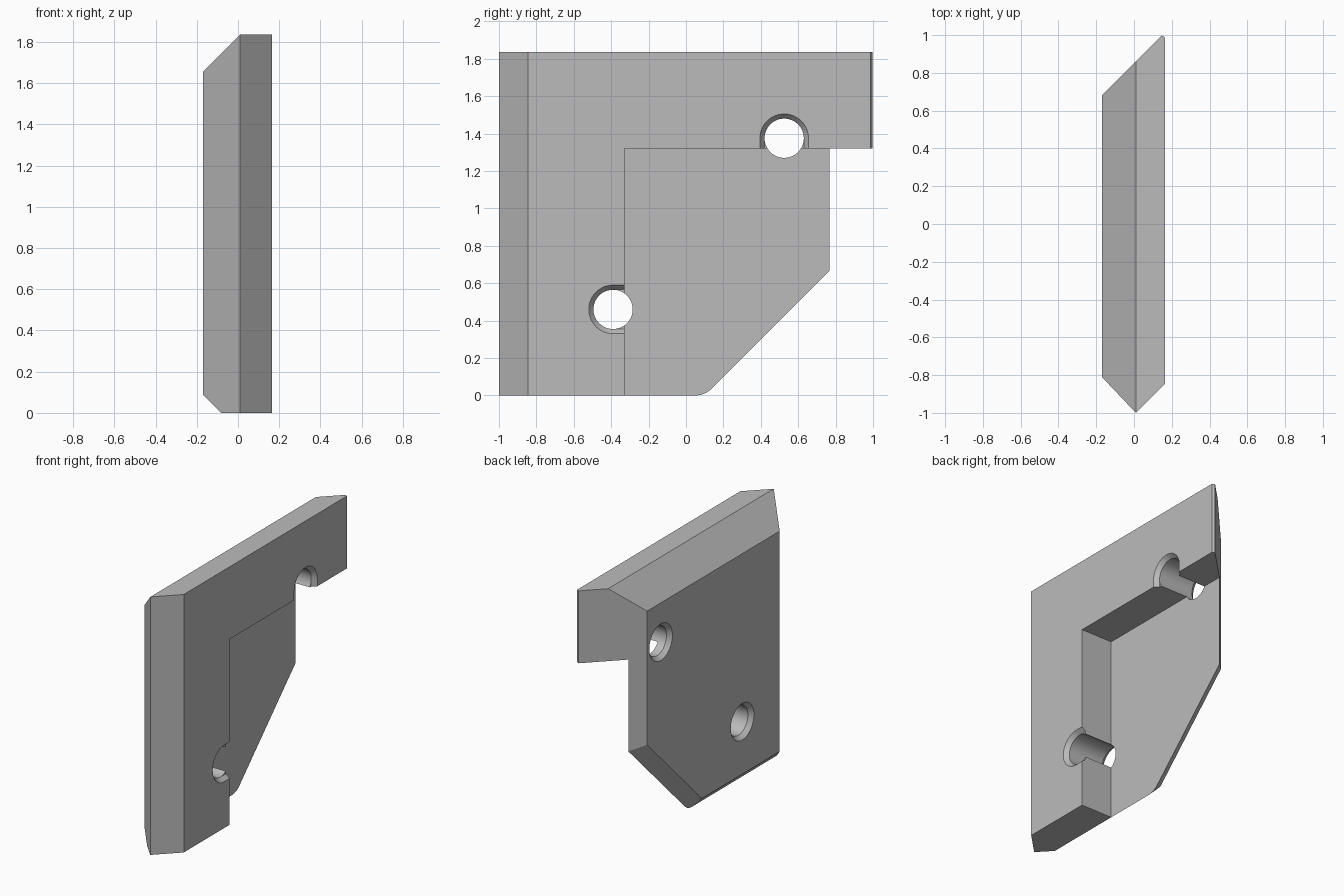
import bpy, bmesh
from math import sin, cos, pi, radians
from mathutils import Vector

if "Cube" in bpy.data.objects:
    bpy.data.objects.remove(bpy.data.objects["Cube"], do_unlink=True)

X0, X1 = -0.17, 0.165      # chamfered side, flat side
Y0, Y1 = -1.0, 1.0
TOP = 1.835
STEP_X = -0.083            # depth of the recess floor
STEP_Y, STEP_Z = -0.33, 1.32

grey = bpy.data.materials.new("plain grey")
grey.use_nodes = True
grey.diffuse_color = (0.5, 0.5, 0.5, 1)
grey.node_tree.nodes["Principled BSDF"].inputs["Base Color"].default_value = (0.5, 0.5, 0.5, 1)


def make_object(name, bm):
    bmesh.ops.recalc_face_normals(bm, faces=bm.faces)
    mesh = bpy.data.meshes.new(name)
    bm.to_mesh(mesh)
    bm.free()
    mesh.materials.append(grey)
    obj = bpy.data.objects.new(name, mesh)
    bpy.context.collection.objects.link(obj)
    return obj


def box(lo, hi):
    bm = bmesh.new()
    bmesh.ops.create_cube(bm, size=1)
    for v in bm.verts:
        v.co = [(a + b) / 2 + c * (b - a) for a, b, c in zip(lo, hi, v.co)]
    return bm


def slice_off(bm, point, normal):
    """Remove everything beyond a plane and cap the opening."""
    bmesh.ops.bisect_plane(bm, geom=bm.verts[:] + bm.edges[:] + bm.faces[:], dist=1e-5,
                           plane_co=point, plane_no=Vector(normal).normalized(),
                           clear_outer=True)
    rim = [e for e in bm.edges if e.is_boundary]
    if rim:
        bmesh.ops.holes_fill(bm, edges=rim, sides=0)


def ring(x, r, cy, cz, n=48):
    return [Vector((x, cy + r * cos(2 * pi * i / n), cz + r * sin(2 * pi * i / n)))
            for i in range(n)]


def hull(name, points):
    bm = bmesh.new()
    for p in points:
        bm.verts.new(p)
    res = bmesh.ops.convex_hull(bm, input=bm.verts[:])
    bmesh.ops.delete(bm, geom=[v for v in res["geom_interior"]
                               if isinstance(v, bmesh.types.BMVert)], context="VERTS")
    bmesh.ops.dissolve_limit(bm, angle_limit=0.01, verts=bm.verts[:], edges=bm.edges[:])
    return make_object(name, bm)


def cut(target, cutter):
    mod = target.modifiers.new("cut", "BOOLEAN")
    mod.operation, mod.solver, mod.object = "DIFFERENCE", "EXACT", cutter
    bpy.context.view_layer.objects.active = target
    bpy.ops.object.modifier_apply(modifier=mod.name)
    bpy.data.objects.remove(cutter, do_unlink=True)


# Block with bevelled top, front and back edges
bm = box((X0, Y0, 0), (X1, Y1, TOP))
slice_off(bm, (0.01, 0, TOP), (-1, 0, 1))
slice_off(bm, (0.01, Y0, 0), (-0.19, -0.18, 0))
slice_off(bm, (0.01, Y0, 0), (1, -1, 0))
slice_off(bm, (0, 0.85, 0), (-1, 1, 0))
slice_off(bm, (X1, 0.987, 0), (0.6, 1, 0))

# Bottom edge, rounded corner and diagonal, each bevelled on the outer side
RADIUS = 0.12
for step in range(6):
    a = radians(9 * step)
    ny, nz = sin(a), -cos(a)
    point = (STEP_X, 0.05 + RADIUS * ny, RADIUS + RADIUS * nz)
    if step:
        slice_off(bm, point, (0, ny, nz))
    slice_off(bm, point, (-1, ny, nz))
plate = make_object("corner_bracket", bm)

# Stepped recess under the L-shaped rail
cut(plate, make_object("recess", box((STEP_X, STEP_Y, -0.5), (1, 1.5, STEP_Z))))

# Holes with countersinks; the inner one opens out towards the recess
HOLE, SINK, DEPTH = 0.105, 0.13, 0.03
for cy, cz, slide in ((-0.39, 0.46, (0, 0.1, 0)), (0.525, 1.375, (0, 0, -0.1))):
    cut(plate, hull("bore", ring(-0.5, HOLE, cy, cz) + ring(0.5, HOLE, cy, cz)))
    slope = (SINK - HOLE) / DEPTH
    extra = 0.02
    wide = SINK + extra * slope
    cut(plate, hull("outer_sink", ring(X0 - extra, wide, cy, cz)
                    + ring(X0 + DEPTH, HOLE, cy, cz)))
    inner = ring(X1 + extra, wide, cy, cz) + ring(X1 - DEPTH, HOLE, cy, cz)
    cut(plate, hull("inner_sink", inner + [p + Vector(slide) for p in inner]))

# Smooth the bores, keep the bevels crisp
bpy.ops.object.select_all(action="DESELECT")
plate.select_set(True)
bpy.context.view_layer.objects.active = plate
bpy.ops.object.shade_smooth_by_angle(angle=radians(20))
